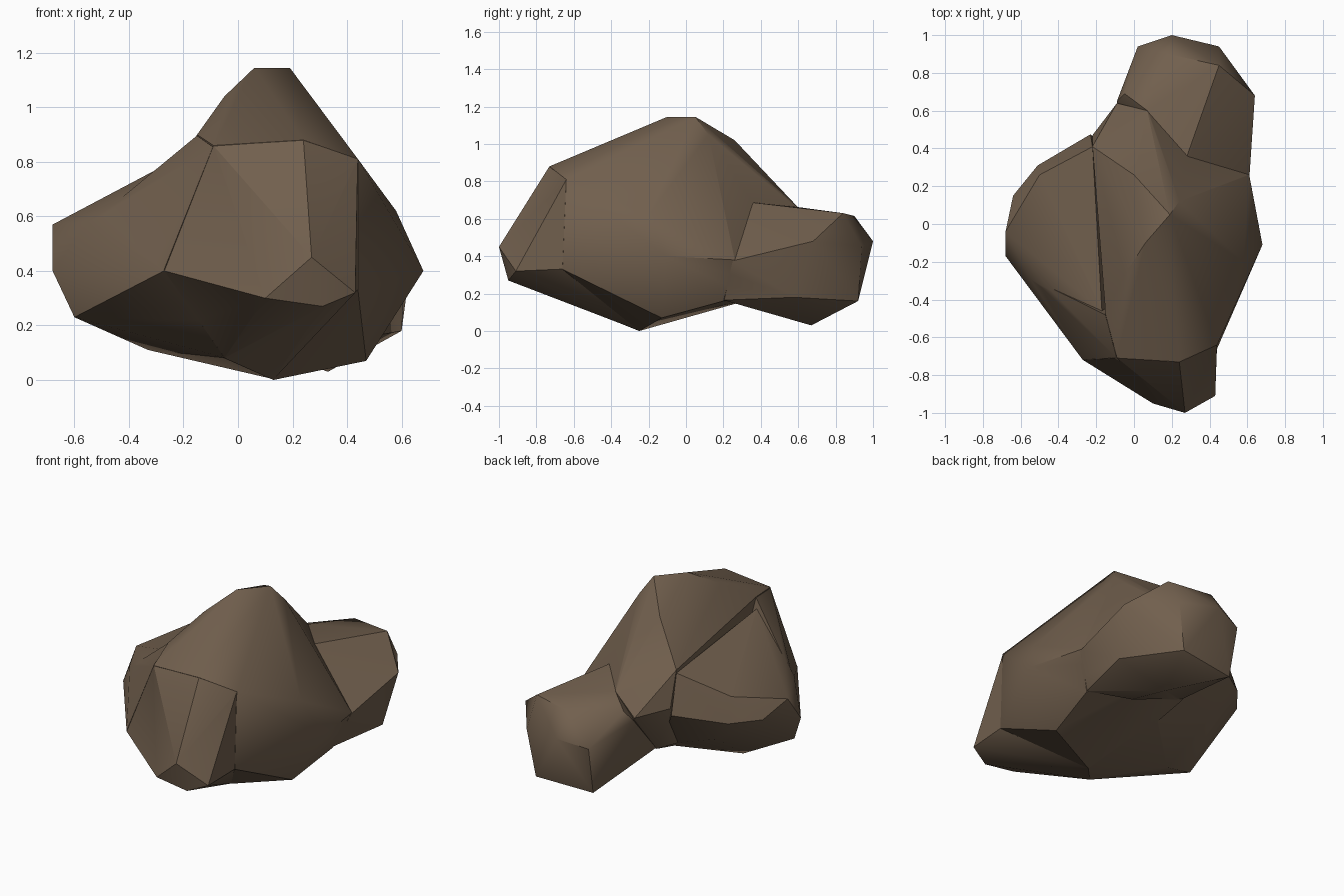
import bpy, bmesh

stone = bpy.data.materials.new("brown stone")
stone.diffuse_color = (0.165, 0.115, 0.075, 1)


def hull(name, points):
    """A faceted lump: the convex hull around a few corner points."""
    bm = bmesh.new()
    for p in points:
        bm.verts.new(p)
    bmesh.ops.convex_hull(bm, input=bm.verts[:])
    loose = [v for v in bm.verts if not v.link_faces]
    bmesh.ops.delete(bm, geom=loose, context='VERTS')
    bmesh.ops.recalc_face_normals(bm, faces=bm.faces[:])
    mesh = bpy.data.meshes.new(name)
    bm.to_mesh(mesh)
    bm.free()
    mesh.materials.append(stone)
    obj = bpy.data.objects.new(name, mesh)
    bpy.context.collection.objects.link(obj)
    return obj


# Main mass with the peak, the right wall and the neck to the back lobe
rock = hull("boulder", [
    (-.09, -.71, .86), (.24, -.73, .88), (.44, -.64, .81), (.44, -.66, .33),
    (-.15, -.48, .90), (-.05, -.27, 1.04), (.06, -.10, 1.145),
    (.19, .05, 1.145), (0, .26, 1.02), (.24, .12, 1.05), (.58, -.20, .62),
    (.68, -.11, .40), (.47, -.13, .07), (.13, -.25, 0), (-.05, -.45, .08),
    (.61, .26, .38), (.52, .20, .16), (-.22, .41, .80), (.07, .60, .66),
    (-.22, .47, .58), (-.09, .64, .55), (-.05, .36, .24), (.30, .42, .19)])

# Steep nose at the front
nose = hull("front_nose", [
    (-.09, -.709, .859), (.24, -.731, .879), (.439, -.64, .809),
    (.27, -1, .45), (.43, -.91, .32), (.31, -.95, .27), (.10, -.95, .30),
    (-.27, -.72, .40), (.439, -.659, .331), (-.05, -.449, .081),
    (.13, -.251, .002), (.10, -.30, .60)])

# Low shoulder on the left
shoulder = hull("left_shoulder", [
    (-.17, -.46, .84), (-.38, -.39, .69), (-.22, .409, .78), (-.50, .26, .65),
    (-.68, -.04, .57), (-.64, .15, .50), (-.68, -.17, .40), (-.55, -.29, .58),
    (-.60, -.22, .23), (-.27, -.721, .401), (-.33, -.10, .11),
    (.13, -.249, .003), (-.05, -.451, .082), (-.51, .31, .50),
    (-.40, .27, .36), (-.23, .475, .54), (.10, .10, .13)])

# Sloping cheek between the nose and the shoulder
cheek = hull("front_left_cheek", [
    (-.092, -.708, .855), (-.151, -.481, .896), (-.271, -.719, .405),
    (-.379, -.391, .688), (-.54, -.289, .575), (0, -.40, .50)])

# Blunt lobe at the back
lobe = hull("back_lobe", [
    (.27, .33, .69), (.07, .601, .662), (.18, .90, .615), (.45, .84, .63),
    (.45, .94, .45), (.20, 1, .48), (.02, .94, .44), (.64, .68, .48),
    (.611, .25, .375), (.60, .58, .18), (.33, .67, .03), (.40, .92, .16),
    (.03, .88, .14), (-.05, .69, .60), (-.09, .651, .54), (.519, .20, .165),
    (.30, .34, .13), (-.05, .37, .25)])

# Fuse the lumps into one stone
bpy.context.view_layer.objects.active = rock
rock.select_set(True)
for part in (nose, shoulder, cheek, lobe):
    mod = rock.modifiers.new("fuse", 'BOOLEAN')
    mod.operation = 'UNION'
    mod.solver = 'EXACT'
    mod.object = part
    bpy.ops.object.modifier_apply(modifier=mod.name)
    bpy.data.objects.remove(part)

bpy.ops.object.shade_smooth_by_angle(angle=0.6)
